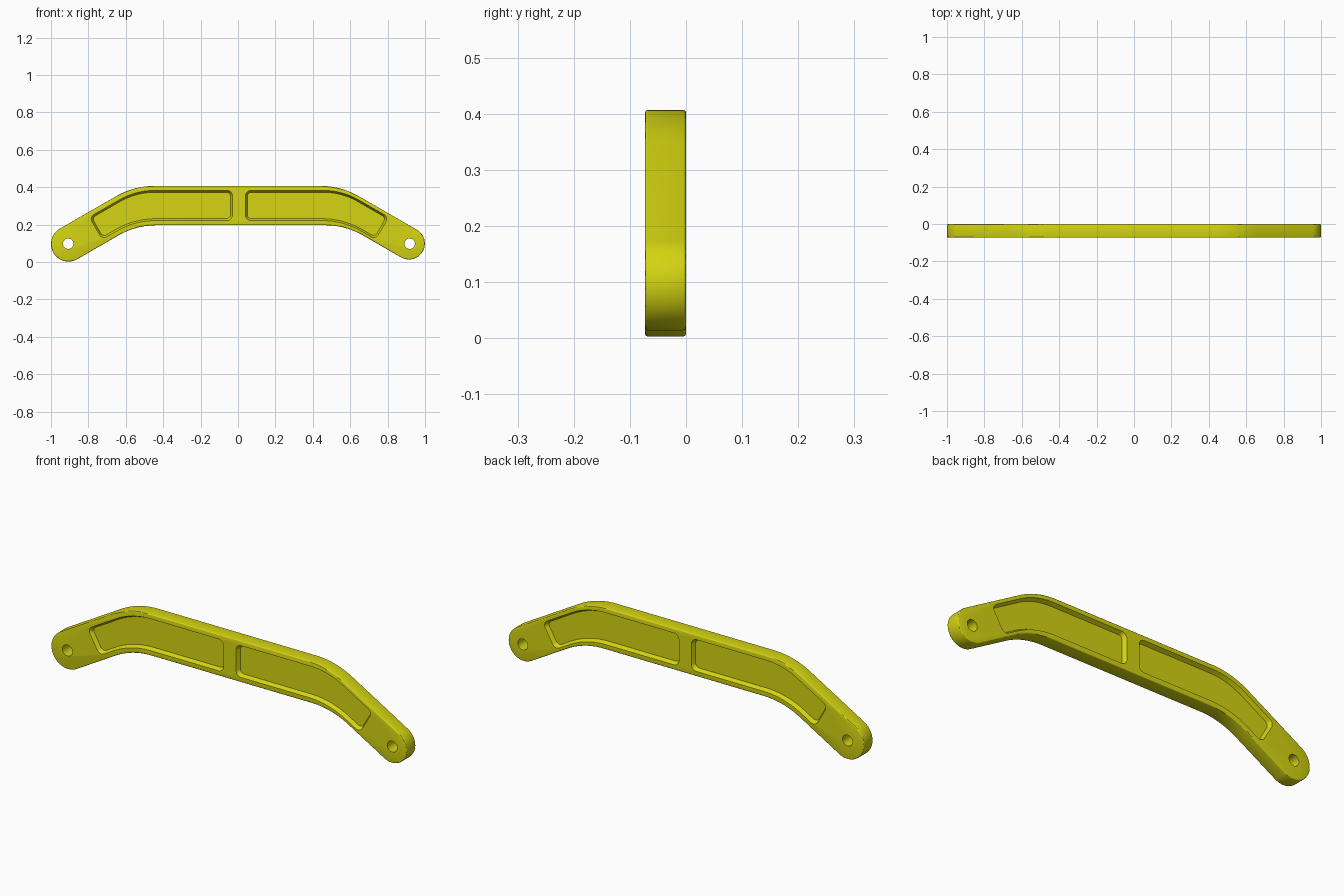
import bpy, bmesh, math
from mathutils import Vector

old = bpy.data.objects.get("Cube")
if old:
    bpy.data.objects.remove(old)

FRONT, BACK = -0.073, 0.0
TOP, BOTTOM = 0.407, 0.197
SLOPE = math.radians(30)
POCKET_DEPTH, POCKET_DRAFT = 0.02, 0.01

yellow = bpy.data.materials.new("bright yellow")
yellow.use_nodes = True
colour = (0.66, 0.66, 0.006, 1)
yellow.diffuse_color = colour
yellow.node_tree.nodes["Principled BSDF"].inputs["Base Color"].default_value = colour


def arc(cx, cz, r, start, end, n):
    angles = [start + (end - start) * i / n for i in range(n + 1)]
    return [Vector((cx + r * math.cos(a), cz + r * math.sin(a))) for a in angles]


def fillet(prev, corner, nxt, radius, n=12):
    """Rounded replacement for one corner of an outline."""
    a, b = (prev - corner).normalized(), (nxt - corner).normalized()
    half = a.angle(b) / 2
    centre = corner + (a + b).normalized() * radius / math.sin(half)
    p = corner + a * radius / math.tan(half) - centre
    q = corner + b * radius / math.tan(half) - centre
    sweep = math.pi - 2 * half
    start = math.atan2(p.y, p.x)
    sign = 1 if p.x * q.y - p.y * q.x > 0 else -1
    return arc(centre.x, centre.y, radius, start, start + sign * sweep, n)


def round_corners(points, radii):
    out = []
    for i, r in enumerate(radii):
        out += fillet(points[i - 1], points[i], points[(i + 1) % len(points)], r)
    return out


def inset(points, d):
    """Move every side of a counter-clockwise outline inward by d."""
    out = []
    for i, p in enumerate(points):
        a = (p - points[i - 1]).normalized()
        b = (points[(i + 1) % len(points)] - p).normalized()
        na, nb = Vector((-a.y, a.x)), Vector((-b.y, b.x))
        out.append(p + (na + nb) * d / (1 + na.dot(nb)))
    return out


def loft(name, outline_a, ya, outline_b, yb):
    """Closed solid between two matching outlines in the xz plane."""
    bm = bmesh.new()
    a = [bm.verts.new((p.x, ya, p.y)) for p in outline_a]
    b = [bm.verts.new((p.x, yb, p.y)) for p in outline_b]
    bm.faces.new(a)
    bm.faces.new(b[::-1])
    for i in range(len(a)):
        bm.faces.new((a[i - 1], b[i - 1], b[i], a[i]))
    bmesh.ops.recalc_face_normals(bm, faces=bm.faces)
    mesh = bpy.data.meshes.new(name)
    bm.to_mesh(mesh)
    bm.free()
    mesh.materials.append(yellow)
    obj = bpy.data.objects.new(name, mesh)
    bpy.context.collection.objects.link(obj)
    return obj


def half_outline(side, cx, cz, r):
    """Sloping arm with round end, counter-clockwise on the +x side."""
    normal = Vector((math.sin(SLOPE), math.cos(SLOPE))) * r
    end = Vector((cx, cz))
    low, high = end - normal, end + normal
    low_bend = Vector((low.x - (BOTTOM - low.y) / math.tan(SLOPE), BOTTOM))
    high_bend = Vector((high.x - (TOP - high.y) / math.tan(SLOPE), TOP))
    pts = fillet(Vector((0, BOTTOM)), low_bend, low, 0.41)
    pts += arc(cx, cz, r, -math.pi / 2 - SLOPE, math.pi / 2 - SLOPE, 32)
    pts += fillet(high, high_bend, Vector((0, TOP)), 0.41)
    return [Vector((side * p.x, p.y)) for p in pts]


# Main bar with softened rims
left_end, right_end = (0.914, 0.099, 0.085), (0.906, 0.097, 0.094)
outline = half_outline(1, *left_end) + half_outline(-1, *right_end)[::-1]
bar = loft("link_bar", outline, FRONT, outline, BACK)
bevel = bar.modifiers.new("soft_rims", "BEVEL")
bevel.width = 0.005
bevel.segments = 3
bevel.limit_method = "ANGLE"
bevel.angle_limit = math.radians(50)

# Pocket cutters on both faces of each half
pocket = [Vector(p) for p in ((0.04, 0.222), (0.561, 0.222), (0.736, 0.121),
                              (0.805, 0.24), (0.557, 0.383), (0.04, 0.383))]
radii = (0.03, 0.42, 0.03, 0.03, 0.38, 0.03)
inner_radii = (0.022, 0.43, 0.022, 0.022, 0.37, 0.022)
cutters = []
for side, label in ((1, "left"), (-1, "right")):
    def place(points):
        return [Vector((0.005 + side * (p.x - 0.005), p.y)) for p in points]
    for face, inward, where in ((FRONT, 1, "front"), (BACK, -1, "back")):
        # The draft continues past the face so the cut is clean
        over = 0.25
        rim = place(round_corners(inset(pocket, -POCKET_DRAFT * over), radii))
        floor = place(round_corners(inset(pocket, POCKET_DRAFT), inner_radii))
        cutters.append(loft(f"{label}_{where}_pocket_cutter",
                            rim, face - inward * POCKET_DEPTH * over,
                            floor, face + inward * POCKET_DEPTH))

# Pin hole cutters
for x, label in ((0.918, "left"), (-0.908, "right")):
    circle = arc(x, 0.098, 0.028, 0, math.tau, 32)[:-1]
    cutters.append(loft(f"{label}_pin_hole_cutter", circle, FRONT - 0.05, circle, BACK + 0.05))

for cutter in cutters:
    cut = bar.modifiers.new(cutter.name, "BOOLEAN")
    cut.object = cutter
    cut.operation = "DIFFERENCE"
    cut.solver = "EXACT"

# Bake the cuts and discard the cutters
bpy.context.view_layer.update()
evaluated = bar.evaluated_get(bpy.context.evaluated_depsgraph_get())
finished = bpy.data.meshes.new_from_object(evaluated)
bar.modifiers.clear()
bar.data = finished
for cutter in cutters:
    bpy.data.objects.remove(cutter)

bpy.ops.object.select_all(action="DESELECT")
bar.select_set(True)
bpy.context.view_layer.objects.active = bar
bpy.ops.object.shade_smooth_by_angle(angle=math.radians(30))
